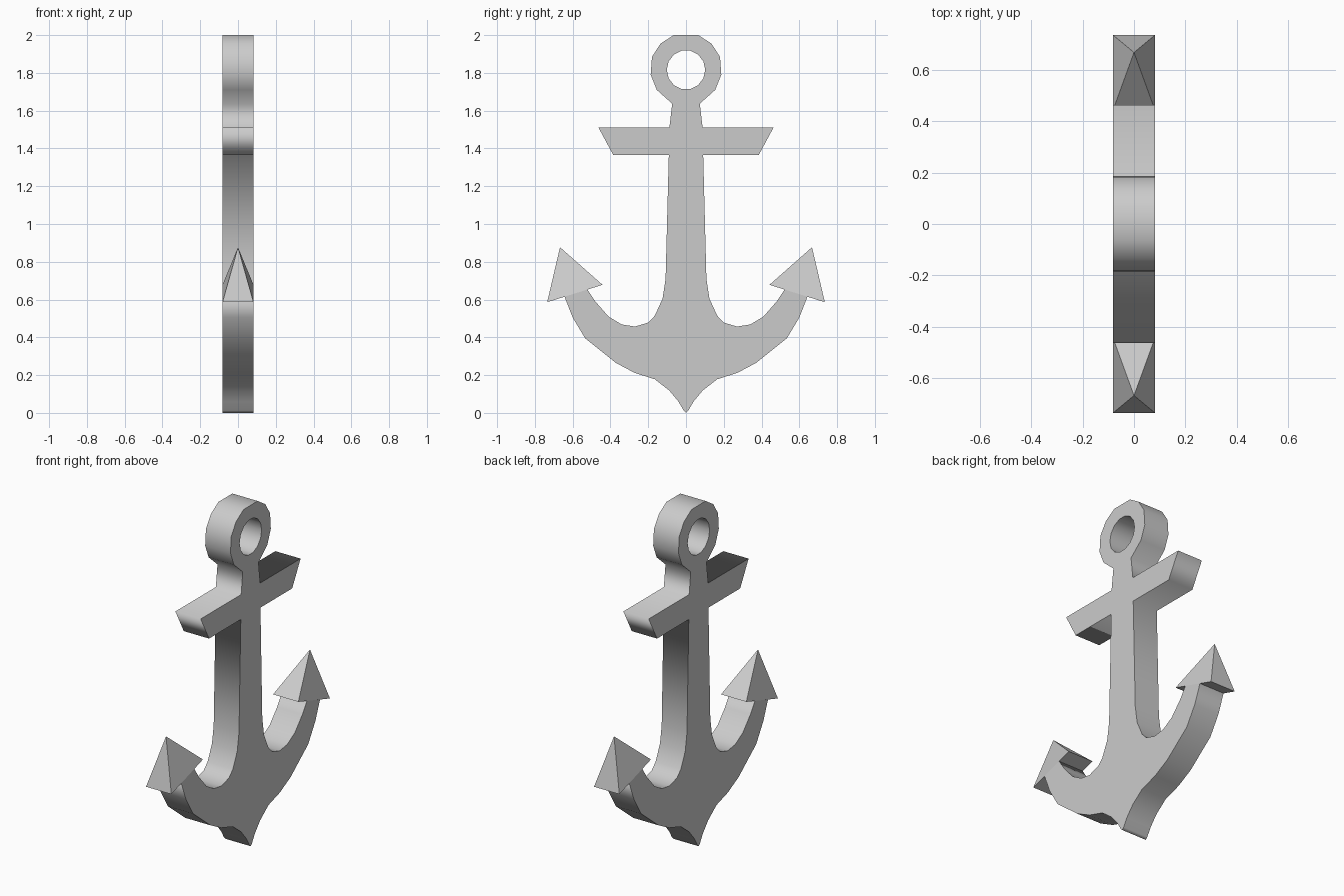
import bpy, bmesh
from math import sin, cos, pi

if "Cube" in bpy.data.objects:
    bpy.data.objects.remove(bpy.data.objects["Cube"])

HALF = 0.082  # half thickness along x

# Right half of the anchor outline (y, z), from top of ring to bottom point
half_outline = [
    (0.065, 2.0), (0.135, 1.955), (0.18, 1.885), (0.187, 1.79), (0.155, 1.71), (0.073, 1.637),
    (0.088, 1.51), (0.463, 1.51), (0.385, 1.365), (0.091, 1.365),
    (0.108, 0.71), (0.124, 0.605), (0.165, 0.515), (0.2, 0.478), (0.27, 0.457), (0.34, 0.468),
    (0.41, 0.51), (0.48, 0.59), (0.522, 0.653), (0.643, 0.615),
    (0.6, 0.505), (0.534, 0.395), (0.372, 0.265), (0.272, 0.212), (0.165, 0.178),
    (0.088, 0.118), (0.04, 0.06), (0.012, 0.012),
]
outline = half_outline + [(0, 0)] + [(-y, z) for y, z in reversed(half_outline)]
hole = [(0.102 * sin(2 * pi * (i + 0.5) / 14), 1.816 + 0.104 * cos(2 * pi * (i + 0.5) / 14))
        for i in range(14)]


def add_loop(curve, pts):
    s = curve.splines.new('POLY')
    s.points.add(len(pts) - 1)
    for p, (y, z) in zip(s.points, pts):
        p.co = (y, z, 0, 1)
    s.use_cyclic_u = True


# Body: ring, stock, shank and curved arms as one extruded plate
curve = bpy.data.curves.new("anchor_profile", 'CURVE')
curve.dimensions = '2D'
curve.fill_mode = 'BOTH'
curve.extrude = HALF
add_loop(curve, outline)
add_loop(curve, hole)
body = bpy.data.objects.new("anchor_body", curve)
bpy.context.collection.objects.link(body)
body.rotation_euler = (pi / 2, 0, pi / 2)
bpy.context.view_layer.objects.active = body
body.select_set(True)
bpy.ops.object.convert(target='MESH')
bpy.ops.object.transform_apply(location=False, rotation=True, scale=False)


# Fluke tips: four-sided pyramids on the ends of the arms
def fluke(name, side):
    bm = bmesh.new()
    base = [bm.verts.new((x * HALF, side * y, z)) for x, y, z in
            [(-1, 0.442, 0.678), (1, 0.442, 0.678), (1, 0.735, 0.586), (-1, 0.735, 0.586)]]
    apex = bm.verts.new((0, side * 0.667, 0.877))
    bm.faces.new(base)
    for i in range(4):
        bm.faces.new((base[i], base[(i + 1) % 4], apex))
    bmesh.ops.recalc_face_normals(bm, faces=bm.faces)
    mesh = bpy.data.meshes.new(name)
    bm.to_mesh(mesh)
    bm.free()
    bpy.context.collection.objects.link(bpy.data.objects.new(name, mesh))


fluke("right_fluke", 1)
fluke("left_fluke", -1)
